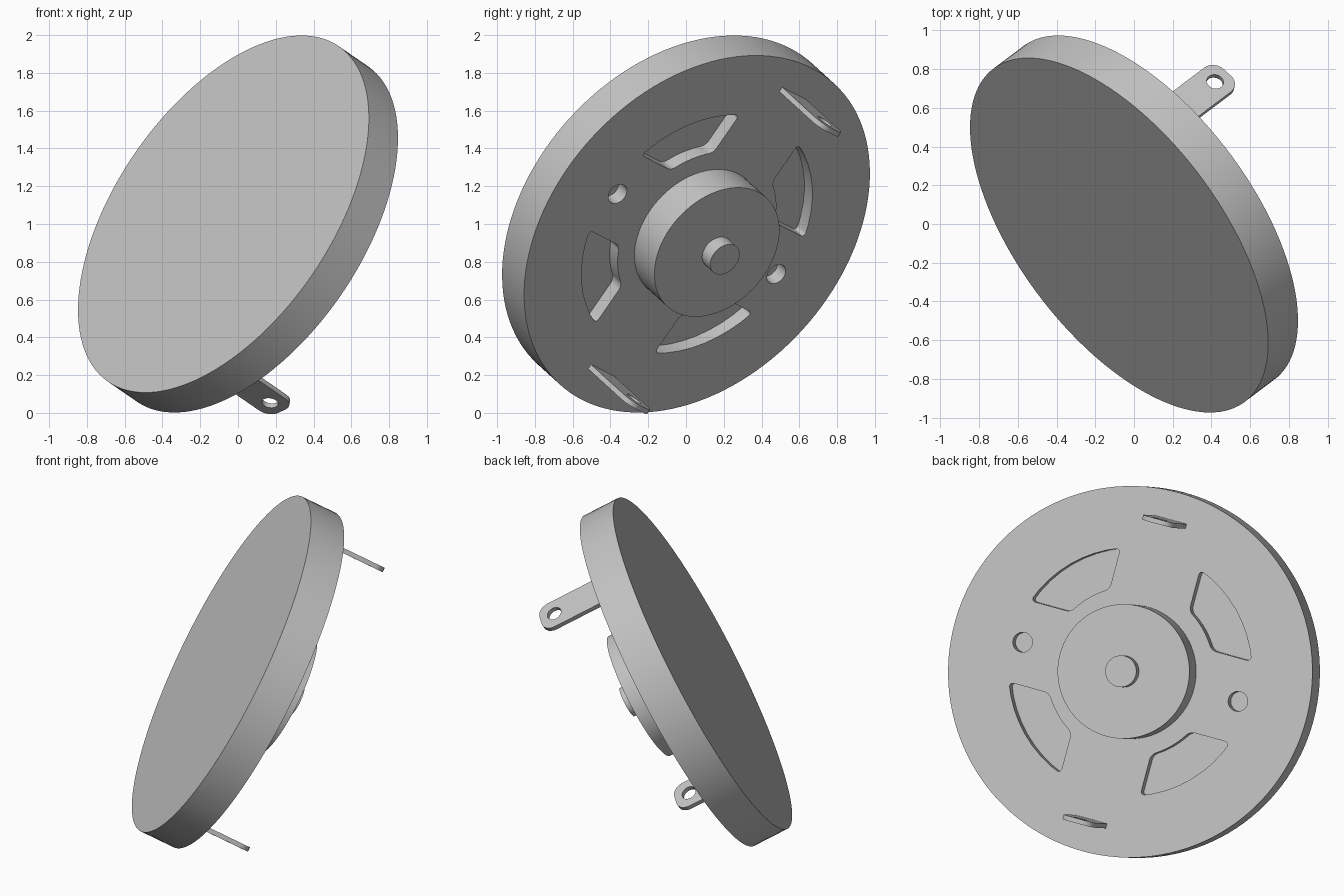
import bpy, bmesh
from math import sin, cos, pi, radians, sqrt
from mathutils import Matrix, Vector

if "Cube" in bpy.data.objects:
    bpy.data.objects.remove(bpy.data.objects["Cube"])

grey = bpy.data.materials.new("plain_grey")
grey.use_nodes = True
grey.diffuse_color = (0.55, 0.55, 0.55, 1)
grey.node_tree.nodes["Principled BSDF"].inputs["Base Color"].default_value = grey.diffuse_color

# Tilted frame: z is the disc axis pointing out of the back, y runs through the two lugs
axis = Vector((0.70, 0.528, -0.481)).normalized()
side = Vector((0, 0, 1)).cross(axis).normalized()
frame = Matrix((side, axis.cross(side), axis)).transposed().to_4x4()
FRAME = Matrix.Translation((0, 0, 1)) @ frame @ Matrix.Rotation(radians(-21.5), 4, 'Z')

RADIUS, BACK, RECESS = 1.078, 0.11, 0.08


def prism(name, outline, z0, z1, rounded=(), fillet=0.03, local=Matrix()):
    """Extrude a flat outline; round the upright edges at the listed points."""
    bm = bmesh.new()
    low = [bm.verts.new((x, y, z0)) for x, y in outline]
    high = [bm.verts.new((x, y, z1)) for x, y in outline]
    bm.faces.new(low[::-1])
    bm.faces.new(high)
    n = len(outline)
    for i in range(n):
        j = (i + 1) % n
        bm.faces.new((low[i], low[j], high[j], high[i]))
    if rounded:
        edges = [bm.edges.get((low[i % n], high[i % n])) for i in rounded]
        bmesh.ops.bevel(bm, geom=edges, offset=fillet, segments=6,
                        profile=0.5, affect='EDGES')
    bmesh.ops.recalc_face_normals(bm, faces=bm.faces)
    mesh = bpy.data.meshes.new(name)
    bm.to_mesh(mesh)
    bm.free()
    mesh.materials.append(grey)
    obj = bpy.data.objects.new(name, mesh)
    bpy.context.collection.objects.link(obj)
    obj.matrix_world = FRAME @ local
    return obj


def circle(r, x=0, y=0, n=32):
    return [(x + r * cos(2 * pi * i / n), y + r * sin(2 * pi * i / n)) for i in range(n)]


def cut(obj, cutters):
    """Subtract the cutters, bake the result and remove them."""
    for c in cutters:
        c.hide_render = True
        mod = obj.modifiers.new("cut", 'BOOLEAN')
        mod.operation, mod.solver, mod.object = 'DIFFERENCE', 'EXACT', c
    bpy.context.view_layer.update()
    deps = bpy.context.evaluated_depsgraph_get()
    mesh = bpy.data.meshes.new_from_object(obj.evaluated_get(deps))
    obj.modifiers.clear()
    obj.data = mesh
    for c in cutters:
        bpy.data.objects.remove(c)


def pocket_outline(inner=0.495, outer=0.72, spoke=0.244, steps=8):
    """Arc segment bounded by two straight spokes at right angles."""
    def arc(r):
        a0 = math_asin(spoke / r)
        return [(r * cos(a0 + (pi / 2 - 2 * a0) * i / steps),
                 r * sin(a0 + (pi / 2 - 2 * a0) * i / steps)) for i in range(steps + 1)]
    return arc(outer) + arc(inner)[::-1]


def math_asin(s):
    return Vector((sqrt(1 - s * s), s)).angle_signed(Vector((1, 0)))


# Main disc with four pockets and two blind holes in the back
disc = prism("disc", circle(RADIUS, n=128), -BACK, BACK)
floor, above = BACK - RECESS, BACK + 0.1
outline = pocket_outline()
half = len(outline) // 2
cutters = [prism("pocket_cutter", outline, floor, above, (0, half - 1, half, -1), 0.03,
                 Matrix.Rotation(k * pi / 2, 4, 'Z')) for k in range(4)]
cutters += [prism("hole_cutter", circle(0.058, s * 0.66), floor, above) for s in (-1, 1)]
cut(disc, cutters)

# Hub and centre pin
hub = prism("hub", circle(0.39, n=96), BACK - 0.01, BACK + 0.2)
pin = prism("centre_pin", circle(0.092, n=48), BACK + 0.19, BACK + 0.28)

# Two thin lugs standing out of the back, each with an eye
parts = [disc, hub, pin]
W, TIP, T = 0.098, 0.51, 0.014
for name, s in (("upper_lug", 1), ("lower_lug", -1)):
    local = Matrix.Translation((0, s * 0.9, 0)) @ Matrix.Rotation(pi / 2, 4, 'X')
    lug = prism(name, [(-W, BACK - 0.01), (W, BACK - 0.01), (W, TIP), (-W, TIP)],
                -T, T, (2, 3), 0.07, local)
    cut(lug, [prism("eye_cutter", circle(0.044, 0, 0.42), -0.1, 0.1, local=local)])
    parts.append(lug)

# Smooth round walls, sharp rims
bpy.ops.object.select_all(action='DESELECT')
for p in parts:
    p.select_set(True)
bpy.context.view_layer.objects.active = disc
bpy.ops.object.shade_smooth_by_angle(angle=radians(30))
